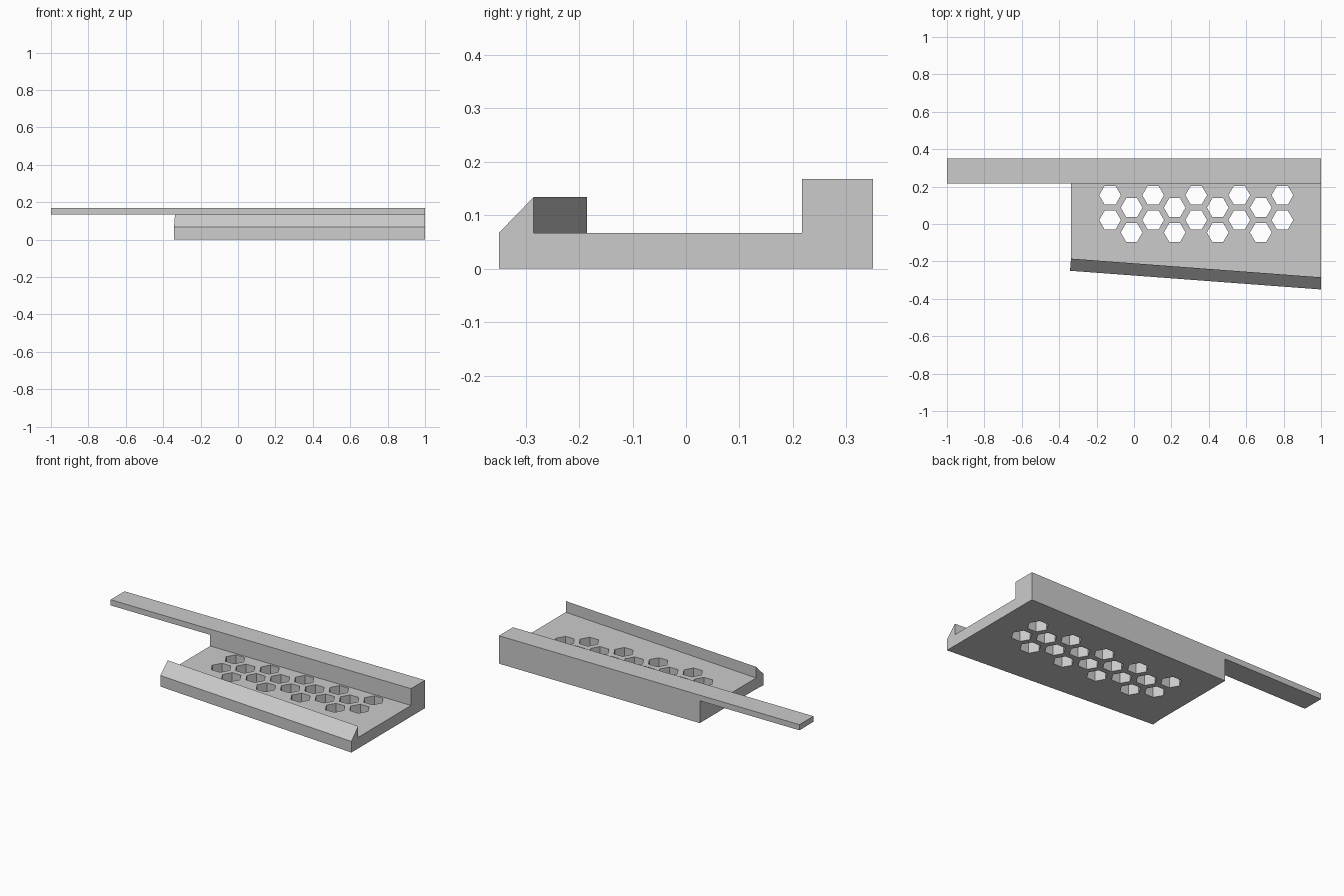
import bpy, bmesh, math
from mathutils import Vector

cube = bpy.data.objects.get("Cube")
if cube:
    bpy.data.objects.remove(cube, do_unlink=True)

grey = bpy.data.materials.new("grey_plastic")
grey.use_nodes = True
grey.diffuse_color = (0.6, 0.6, 0.6, 1)
grey.node_tree.nodes["Principled BSDF"].inputs["Base Color"].default_value = (0.6, 0.6, 0.6, 1)


def finish(bm, name):
    bmesh.ops.recalc_face_normals(bm, faces=bm.faces)
    mesh = bpy.data.meshes.new(name)
    bm.to_mesh(mesh)
    bm.free()
    mesh.materials.append(grey)
    obj = bpy.data.objects.new(name, mesh)
    bpy.context.collection.objects.link(obj)
    return obj


LEFT, RIGHT, ARM_END = -0.337, 1.0, -1.0
FLOOR, SHELF, TOP = 0.067, 0.134, 0.168
OUTER, INNER, WALL, BACK = -0.35, -0.285, 0.217, 0.35
SKEW = 0.1          # the front lip runs at a slight angle to the rail

# Cross-section of plate, front lip and back rail
profile = [(OUTER, 0), (OUTER, FLOOR), (INNER, SHELF), (INNER, FLOOR),
           (WALL, FLOOR), (WALL, SHELF), (WALL, TOP),
           (BACK, TOP), (BACK, SHELF), (BACK, 0), (INNER, 0)]

bm = bmesh.new()
right = [bm.verts.new((RIGHT, y, z)) for y, z in profile]
left = []
for y, z in profile:
    x = LEFT - 0.005 if y == OUTER else LEFT
    left.append(bm.verts.new((x, y + SKEW if y < 0 else y, z)))
for i in range(len(profile)):
    j = (i + 1) % len(profile)
    bm.faces.new((right[i], right[j], left[j], left[i]))

# End caps: lip, plate with wall, and rail top
for ring in (right, left):
    bm.faces.new([ring[i] for i in (0, 1, 2, 3, 10)])
    bm.faces.new([ring[i] for i in (3, 4, 5, 8, 9, 10)])
    rail_end = bm.faces.new([ring[i] for i in (5, 6, 7, 8)])

# Thin arm pulled out of the left rail end
arm = bmesh.ops.extrude_face_region(bm, geom=[rail_end])
bmesh.ops.translate(bm, vec=Vector((ARM_END - LEFT, 0, 0)),
                    verts=[v for v in arm["geom"] if isinstance(v, bmesh.types.BMVert)])
if rail_end.is_valid:
    bmesh.ops.delete(bm, geom=[rail_end], context='FACES_ONLY')
bracket = finish(bm, "bracket_body")

# Honeycomb of hexagonal through holes
pitch = 0.133
bm = bmesh.new()
for col in range(9):
    for row in range(2):
        hexagon = bmesh.ops.create_cone(bm, cap_ends=True, segments=6,
                                        radius1=0.058, radius2=0.058, depth=0.3)
        # Turn corners toward x
        angle = math.atan2(hexagon["verts"][0].co.y, hexagon["verts"][0].co.x)
        c, s = math.cos(-angle), math.sin(-angle)
        centre = Vector((-0.128 + col * pitch * math.sqrt(3) / 2,
                         0.154 - (row + (col % 2) / 2) * pitch, 0))
        for v in hexagon["verts"]:
            v.co = Vector((v.co.x * c - v.co.y * s, v.co.x * s + v.co.y * c, v.co.z)) + centre
cutter = finish(bm, "hole_cutter")
cutter.hide_render = True

cut = bracket.modifiers.new("honeycomb_holes", 'BOOLEAN')
cut.operation = 'DIFFERENCE'
cut.solver = 'EXACT'
cut.object = cutter

# Apply the cut and drop the cutter
bpy.context.view_layer.objects.active = bracket
bpy.ops.object.modifier_apply(modifier=cut.name)
bpy.data.objects.remove(cutter, do_unlink=True)
